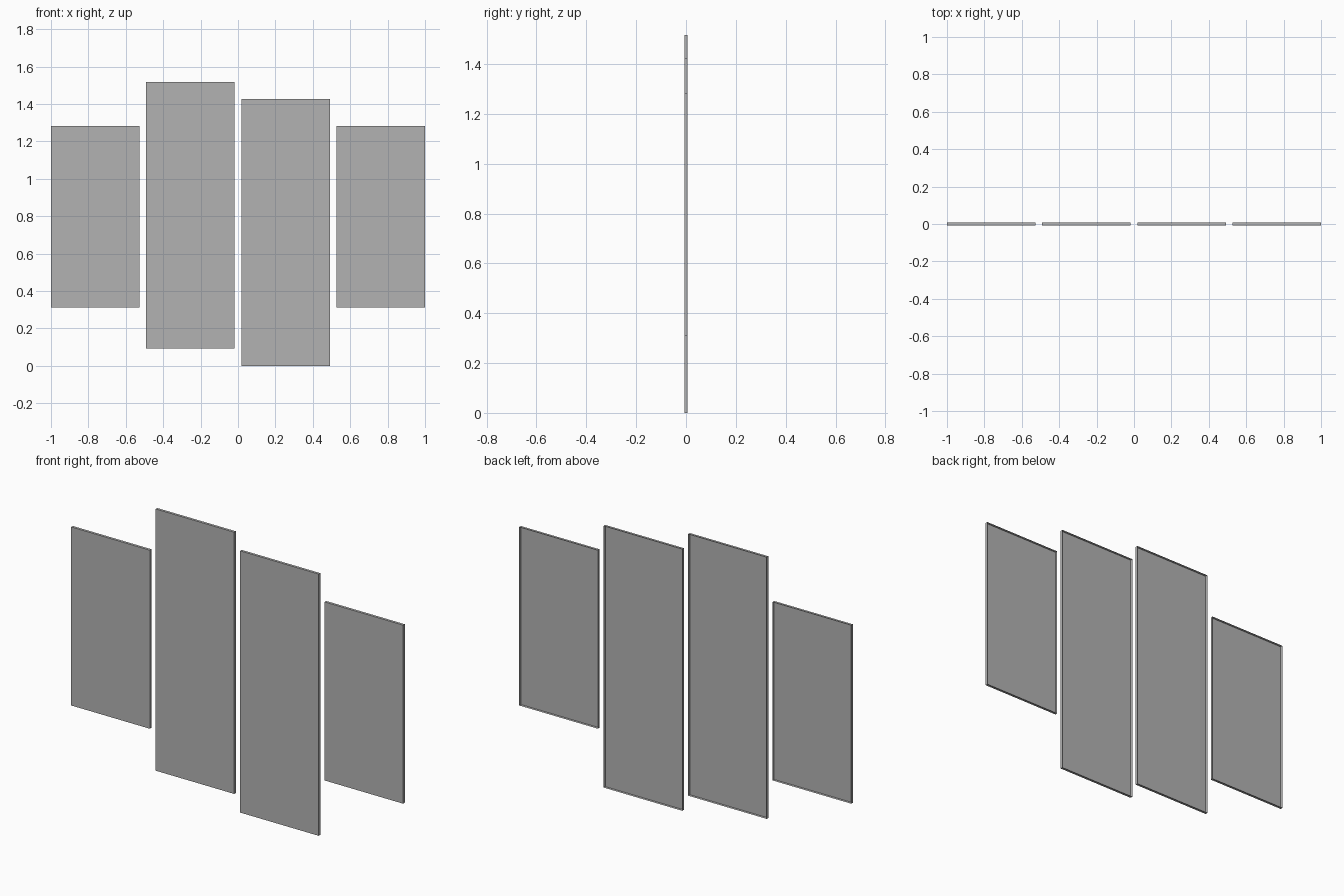
import bpy, bmesh

if "Cube" in bpy.data.objects:
    bpy.data.objects.remove(bpy.data.objects["Cube"])

WIDTH, GAP, DEPTH = 0.4735, 0.0353, 0.014

# Dark grey canvas
canvas = bpy.data.materials.new("dark_grey_canvas")
canvas.diffuse_color = (0.45, 0.45, 0.45, 1)
canvas.use_nodes = True
canvas.node_tree.nodes["Principled BSDF"].inputs["Base Color"].default_value = canvas.diffuse_color


def panel(name, index, z0, z1):
    """Stretched canvas: front face and four side walls, open at the back."""
    x0 = -1 + index * (WIDTH + GAP)
    bm = bmesh.new()
    bmesh.ops.create_cube(bm, size=1)
    back = [f for f in bm.faces if f.normal.y > 0.9]
    bmesh.ops.delete(bm, geom=back, context='FACES_ONLY')
    bmesh.ops.scale(bm, vec=(WIDTH, DEPTH, z1 - z0), verts=bm.verts)
    mesh = bpy.data.meshes.new(name)
    bm.to_mesh(mesh)
    bm.free()
    mesh.materials.append(canvas)
    obj = bpy.data.objects.new(name, mesh)
    obj.location = (x0 + WIDTH / 2, 0, (z0 + z1) / 2)
    bpy.context.collection.objects.link(obj)


# Two short outer panels and two tall, staggered inner panels
panel("outer_left_panel", 0, 0.311, 1.283)
panel("inner_left_panel", 1, 0.092, 1.517)
panel("inner_right_panel", 2, 0.0, 1.425)
panel("outer_right_panel", 3, 0.311, 1.283)
